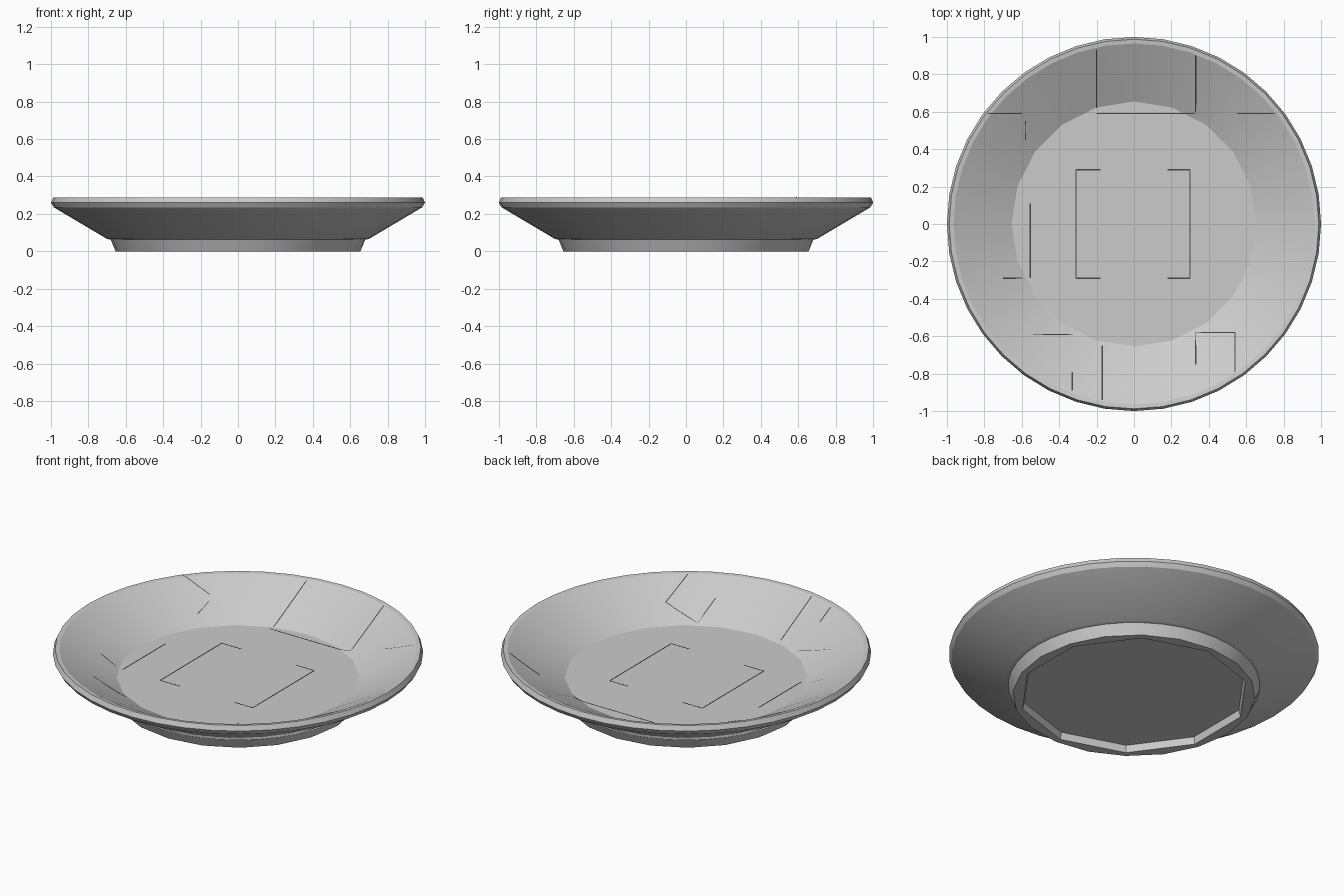
import bpy, bmesh, math

cube = bpy.data.objects.get("Cube")
if cube:
    bpy.data.objects.remove(cube, do_unlink=True)


def material(name, value):
    mat = bpy.data.materials.new(name)
    mat.use_nodes = True
    color = (value, value, value, 1)
    mat.diffuse_color = color
    mat.node_tree.nodes["Principled BSDF"].inputs["Base Color"].default_value = color
    return mat


def add_object(name, bm, mat):
    bmesh.ops.recalc_face_normals(bm, faces=bm.faces)
    mesh = bpy.data.meshes.new(name)
    bm.to_mesh(mesh)
    bm.free()
    mesh.materials.append(mat)
    obj = bpy.data.objects.new(name, mesh)
    bpy.context.collection.objects.link(obj)
    return obj


clay = material("light grey clay", 0.6)
dark = material("dark seam", 0.06)
SEGMENTS = 40
FLOOR_R, FLOOR_Z, LIP_R, LIP_Z = 0.655, 0.12, 0.965, 0.285


def ring(bm, radius, z, sides):
    """Ring of vertices lying on a regular polygon."""
    verts = []
    step = math.tau / sides
    for i in range(SEGMENTS):
        a = math.tau * i / SEGMENTS
        r = radius * math.cos(step / 2) / math.cos(a % step - step / 2)
        verts.append(bm.verts.new((r * math.sin(a), r * math.cos(a), z)))
    return verts


# Plate: recessed base, foot, sloping wall, rounded lip and flat floor
profile = [(0.61, 0.04, 10), (0.62, 0, 10), (0.655, 0, 20), (0.68, 0.062, 40),
           (0.70, 0.066, 40), (0.985, 0.235, 40), (1.0, 0.26, 40),
           (0.988, 0.288, 40), (LIP_R, LIP_Z, 40), (FLOOR_R, FLOOR_Z, 20)]
bm = bmesh.new()
rings = [ring(bm, *p) for p in profile]
for low, high in zip(rings, rings[1:]):
    for i in range(SEGMENTS):
        j = (i + 1) % SEGMENTS
        bm.faces.new((low[i], low[j], high[j], high[i]))
bm.faces.new(rings[0])
bm.faces.new(rings[-1])
plate = add_object("plate", bm, clay)
bpy.ops.object.select_all(action="DESELECT")
plate.select_set(True)
bpy.context.view_layer.objects.active = plate
bpy.ops.object.shade_smooth_by_angle(angle=math.radians(20))


def inside_height(x, y):
    t = (math.hypot(x, y) - FLOOR_R) / (LIP_R - FLOOR_R)
    return FLOOR_Z + max(0, min(1, t)) * (LIP_Z - FLOOR_Z) + 0.004


# Hairline seams draped over the inside
seams = [(-.31, -.29, -.31, .29), (.3, -.29, .3, .29), (-.31, .29, -.18, .29),
         (.18, .29, .3, .29), (-.31, -.29, -.18, -.29), (.18, -.29, .3, -.29),
         (-.555, -.29, -.555, .11), (-.2, .62, -.2, .93), (.33, .6, .33, .9),
         (-.17, -.65, -.17, -.94), (-.33, -.79, -.33, -.89), (.54, -.58, .54, -.79),
         (.33, -.58, .33, -.75), (.33, -.58, .54, -.58), (-.54, -.59, -.33, -.59),
         (-.78, .59, -.6, .59), (-.2, .59, .33, .59), (.55, .59, .75, .59),
         (-.7, -.29, -.6, -.29), (-.58, .45, -.58, .55)]
bm = bmesh.new()
for x0, y0, x1, y1 in seams:
    length = math.hypot(x1 - x0, y1 - y0)
    dx, dy = (y1 - y0) / length * 0.003, -(x1 - x0) / length * 0.003
    last = None
    for k in range(9):
        x, y = x0 + (x1 - x0) * k / 8, y0 + (y1 - y0) * k / 8
        z = inside_height(x, y)
        pair = [bm.verts.new((x + dx, y + dy, z)), bm.verts.new((x - dx, y - dy, z))]
        if last:
            bm.faces.new((last[0], pair[0], pair[1], last[1]))
        last = pair
for face in bm.faces:
    face.normal_update()
seam_obj = add_object("inside_seams", bm, dark)
for poly in seam_obj.data.polygons:
    if poly.normal.z < 0:
        poly.flip()
